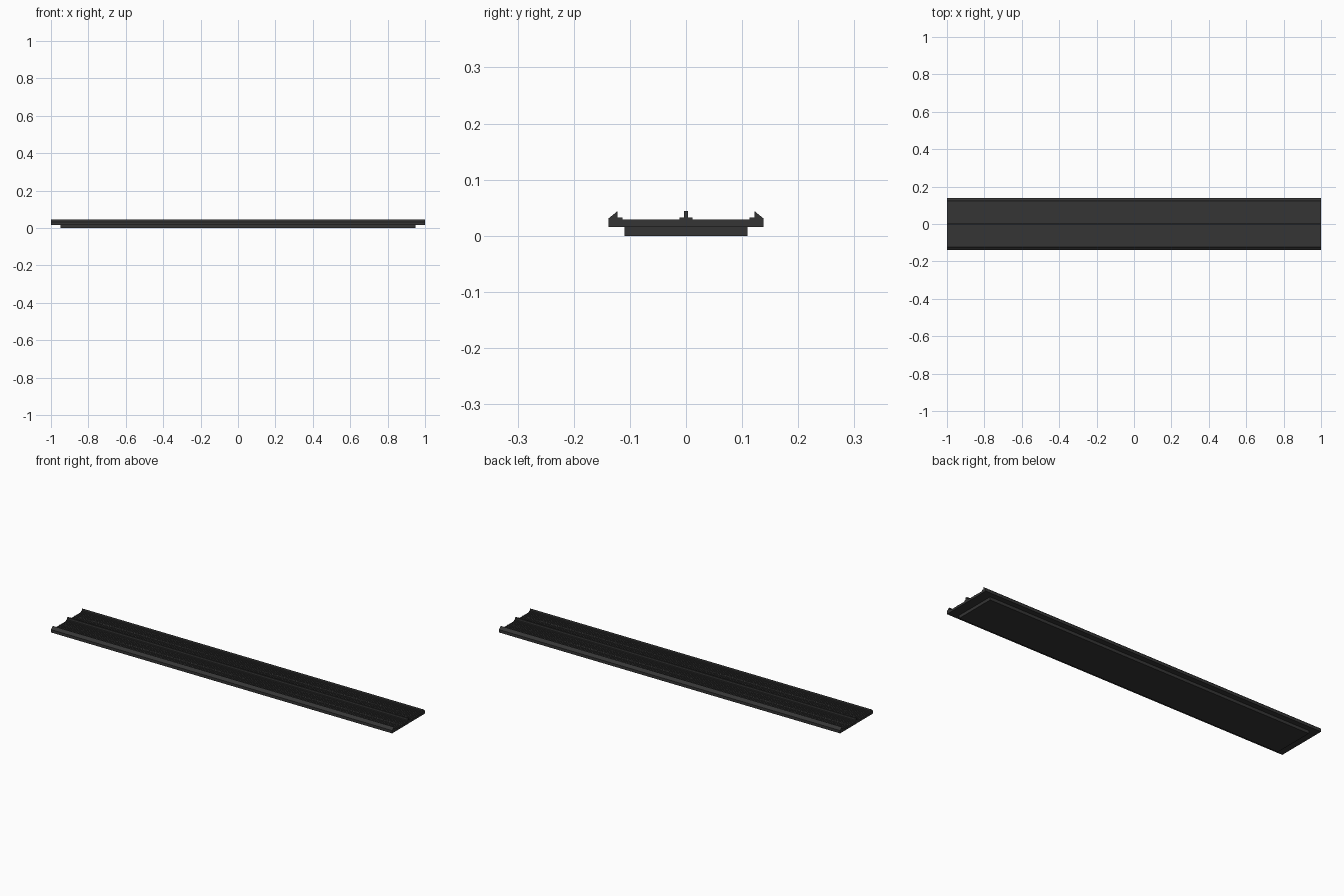
import bpy, bmesh

if "Cube" in bpy.data.objects:
    bpy.data.objects.remove(bpy.data.objects["Cube"])

mat = bpy.data.materials.new("dark_grey")
mat.diffuse_color = (0.035, 0.035, 0.035, 1)
mat.use_nodes = True
mat.node_tree.nodes["Principled BSDF"].inputs["Base Color"].default_value = mat.diffuse_color

TOP = 0.029      # tread surface height
FLOOR = 0.0265    # bottom of the fine tread grooves


def finish(name, bm):
    bmesh.ops.recalc_face_normals(bm, faces=bm.faces)
    me = bpy.data.meshes.new(name)
    bm.to_mesh(me)
    bm.free()
    ob = bpy.data.objects.new(name, me)
    me.materials.append(mat)
    bpy.context.collection.objects.link(ob)
    return ob


def extrude_x(name, profile, half):
    bm = bmesh.new()
    face = bm.faces.new([bm.verts.new((-half, y, z)) for y, z in profile])
    res = bmesh.ops.extrude_face_region(bm, geom=[face])
    verts = [g for g in res["geom"] if isinstance(g, bmesh.types.BMVert)]
    bmesh.ops.translate(bm, verts=verts, vec=(2 * half, 0, 0))
    return finish(name, bm)


# extruded plate: centre rib, two tread bands per side, bevelled edge rail
half_top = [(0.004, 0.044), (0.004, 0.033), (0.012, 0.033), (0.012, TOP),
            (0.015, TOP), (0.015, FLOOR), (0.059, FLOOR), (0.059, TOP),
            (0.064, TOP), (0.064, FLOOR), (0.110, FLOOR), (0.110, TOP),
            (0.113, TOP), (0.113, 0.033), (0.122, 0.033), (0.122, 0.044),
            (0.138, 0.031), (0.138, 0.016)]
extrude_x("ramp_plate", half_top + [(-y, z) for y, z in reversed(half_top)], 1.0)

# base pad under the plate
extrude_x("base_pad", [(-0.11, 0), (0.11, 0), (0.11, 0.016), (-0.11, 0.016)], 0.95)

# fine cross bars filling the tread bands
PITCH, BAR = 0.01, 0.006
bm = bmesh.new()
for y0, y1 in ((0.015, 0.059), (0.064, 0.110)):
    for side in (-1, 1):
        for i in range(round(2 / PITCH)):
            res = bmesh.ops.create_cube(bm, size=1)
            bmesh.ops.scale(bm, verts=res["verts"], vec=(BAR, y1 - y0, TOP - FLOOR))
            bmesh.ops.translate(bm, verts=res["verts"], vec=(
                -1 + (i + 0.5) * PITCH, side * (y0 + y1) / 2, (TOP + FLOOR) / 2))
finish("tread_bars", bm)
